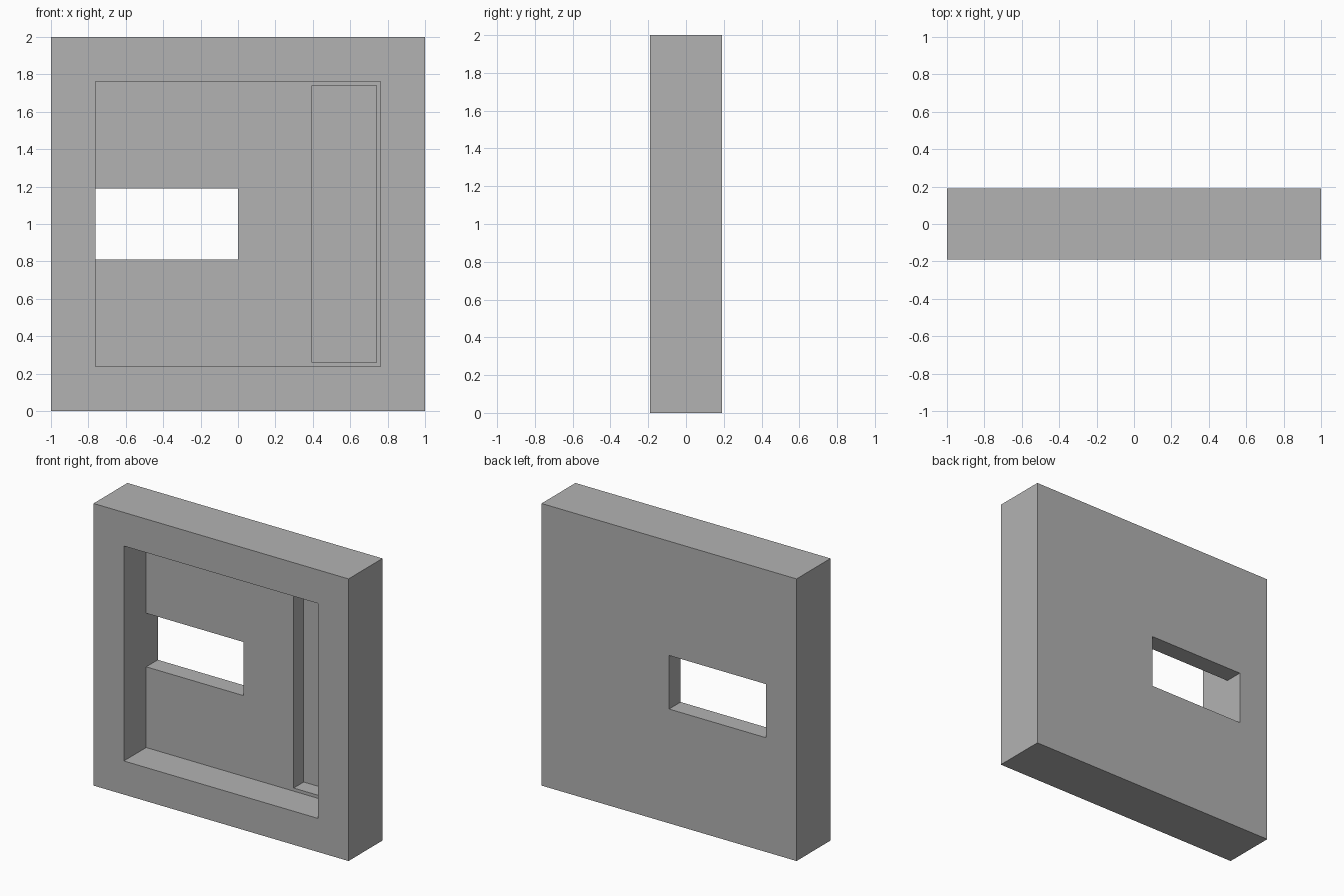
import bpy

cube = bpy.data.objects.get("Cube")
if cube:
    bpy.data.objects.remove(cube, do_unlink=True)

GREY = (0.448, 0.448, 0.448, 1.0)
FRONT, BACK = -0.19, 0.19
RECESS_FLOOR = 0.06
POCKET_FLOOR = 0.172

mat = bpy.data.materials.new("grey")
mat.use_nodes = True
mat.diffuse_color = GREY
mat.node_tree.nodes["Principled BSDF"].inputs["Base Color"].default_value = GREY


def box(name, x, y, z):
    """Box spanning the given (low, high) ranges."""
    spans = (x, y, z)
    bpy.ops.mesh.primitive_cube_add(size=1)
    obj = bpy.context.object
    obj.name = name
    centre = [(a + b) / 2 for a, b in spans]
    size = [b - a for a, b in spans]
    for v in obj.data.vertices:
        v.co = [c + s * p for c, s, p in zip(centre, size, v.co)]
    obj.data.materials.append(mat)
    return obj


# Square slab
panel = box("panel", (-1, 1), (FRONT, BACK), (0, 2))

# Wide front recess, deeper tall pocket at its left, and a window through the floor
cutters = [
    box("recess_cutter", (-0.762, 0.762), (FRONT - 0.1, RECESS_FLOOR), (0.238, 1.762)),
    box("pocket_cutter", (0.395, 0.74), (FRONT, POCKET_FLOOR), (0.26, 1.74)),
    box("window_cutter", (-0.762, 0), (FRONT, BACK + 0.1), (0.81, 1.19)),
]

for cutter in cutters:
    mod = panel.modifiers.new(cutter.name, "BOOLEAN")
    mod.operation = "DIFFERENCE"
    mod.solver = "EXACT"
    mod.object = cutter
    bpy.context.view_layer.objects.active = panel
    bpy.ops.object.modifier_apply(modifier=mod.name)
    bpy.data.objects.remove(cutter, do_unlink=True)
